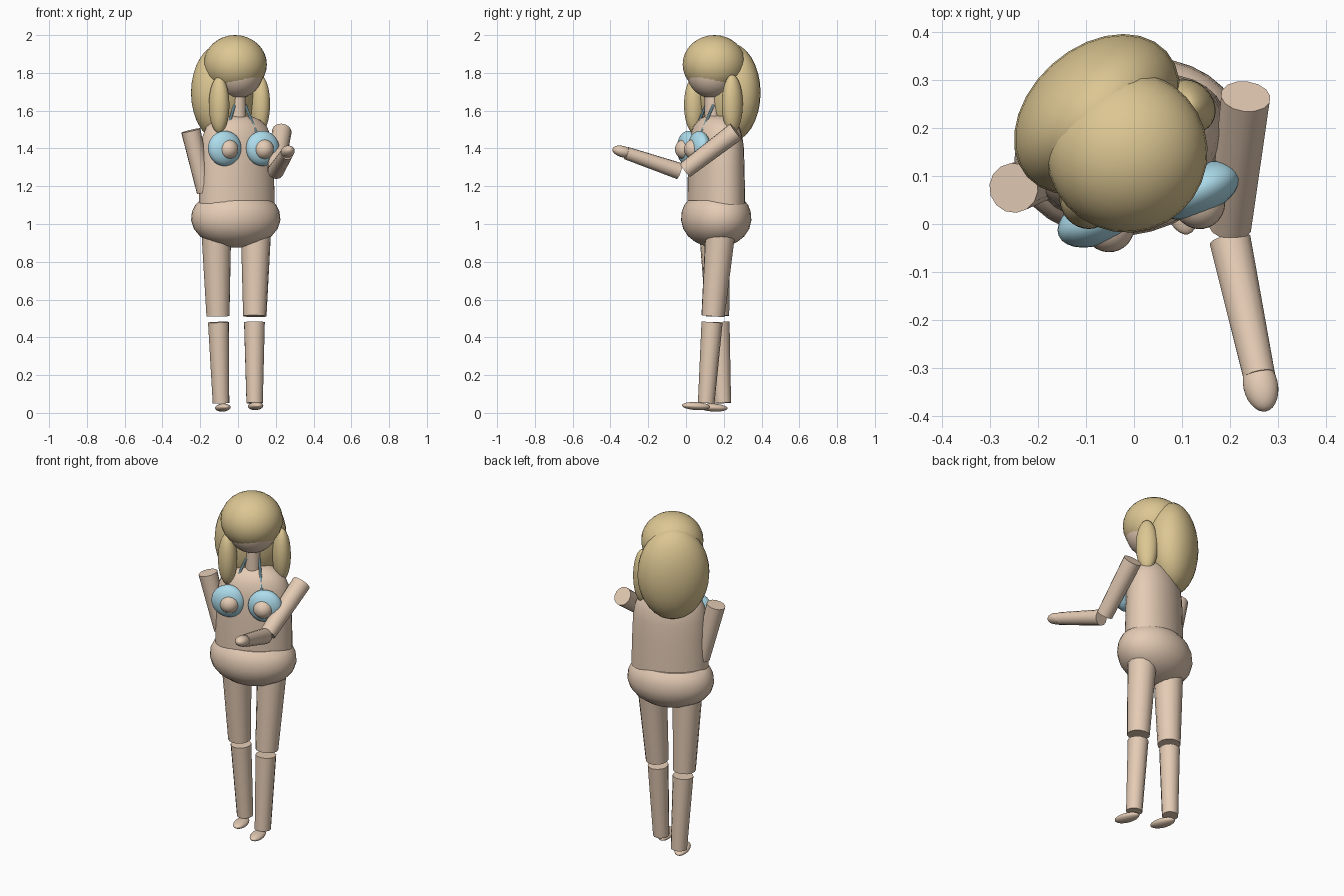
import bpy, math
from mathutils import Vector, Matrix

if "Cube" in bpy.data.objects:
    bpy.data.objects.remove(bpy.data.objects["Cube"])


def material(name, rgb):
    m = bpy.data.materials.new(name)
    m.diffuse_color = (*rgb, 1)
    m.use_nodes = True
    m.node_tree.nodes["Principled BSDF"].inputs["Base Color"].default_value = m.diffuse_color
    return m


SKIN = material("skin", (0.78, 0.60, 0.46))
HAIR = material("hair", (0.72, 0.57, 0.29))
BLUE = material("blue_cloth", (0.42, 0.72, 0.84))


def finish(name, mat):
    ob = bpy.context.object
    ob.name = name
    ob.data.materials.append(mat)
    bpy.ops.object.shade_smooth_by_angle(angle=math.radians(40))
    return ob


def ellipsoid(name, loc, radii, mat, turn=0, pitch=0):
    bpy.ops.mesh.primitive_uv_sphere_add(segments=28, ring_count=16, location=loc,
        rotation=(math.radians(pitch), 0, math.radians(turn)))
    bpy.context.object.scale = radii
    return finish(name, mat)


def limb(name, a, b, r1, r2, mat=SKIN, sides=14):
    a, b = Vector(a), Vector(b)
    bpy.ops.mesh.primitive_cone_add(vertices=sides, radius1=r1, radius2=r2,
        depth=(b - a).length, location=(a + b) / 2)
    ob = bpy.context.object
    ob.rotation_euler = (b - a).to_track_quat('Z', 'Y').to_euler()
    return finish(name, mat)


def lathe(name, center, profile, a, b, turn, mat, n=32):
    verts, faces = [], []
    for r, z in profile:
        for i in range(n):
            t = 2 * math.pi * i / n
            verts.append((a * r * math.cos(t), b * r * math.sin(t), z))
    for j in range(len(profile) - 1):
        for i in range(n):
            k = (i + 1) % n
            faces.append((j*n + i, j*n + k, (j+1)*n + k, (j+1)*n + i))
    faces += [tuple(reversed(range(n))), tuple(range(len(verts) - n, len(verts)))]
    me = bpy.data.meshes.new(name)
    me.from_pydata(verts, [], faces)
    ob = bpy.data.objects.new(name, me)
    bpy.context.collection.objects.link(ob)
    ob.location = (*center, 0)
    ob.rotation_euler.z = math.radians(turn)
    bpy.ops.object.select_all(action='DESELECT')
    ob.select_set(True)
    bpy.context.view_layer.objects.active = ob
    return finish(name, mat)


# Torso and pelvis
lathe("torso", (-0.007, 0.16),
      [(1.0, 1.06), (1.0, 1.15), (0.98, 1.3), (0.96, 1.4), (0.91, 1.46), (0.8, 1.515),
       (0.62, 1.55), (0.4, 1.57), (0.1, 1.575)], 0.21, 0.14, 23, SKIN)
lathe("pelvis", (-0.012, 0.16),
      [(0.1, 0.875), (0.35, 0.885), (0.6, 0.905), (0.8, 0.935), (0.94, 0.975), (1.0, 1.02),
       (0.98, 1.065), (0.91, 1.1), (0.8, 1.125), (0.5, 1.13)], 0.24, 0.182, 15, SKIN)

# Head, neck and hair
limb("neck", (0, 0.14, 1.53), (0, 0.14, 1.74), 0.043, 0.04)
ellipsoid("head", (-0.005, 0.142, 1.805), (0.138, 0.14, 0.14), SKIN, 42)
ellipsoid("hair_cap", (-0.015, 0.15, 1.845), (0.168, 0.168, 0.155), HAIR, 42)
ellipsoid("back_hair", (-0.077, 0.228, 1.695), (0.195, 0.14, 0.265), HAIR, 42)
ellipsoid("left_lock", (-0.1, 0.045, 1.63), (0.052, 0.058, 0.15), HAIR, 42)
ellipsoid("right_lock", (0.115, 0.245, 1.635), (0.05, 0.06, 0.155), HAIR, 42)

# Halter top: cups, chest forms and straps
for side, cup, chest in (("left", (-0.07, 0.012, 1.4), (-0.053, -0.003, 1.396)),
                         ("right", (0.13, 0.07, 1.4), (0.135, 0.045, 1.396))):
    ellipsoid(side + "_cup", cup, (0.094, 0.053, 0.093), BLUE, 23)
    ellipsoid(side + "_chest", chest, (0.054, 0.056, 0.054), SKIN, 23)
limb("left_strap", (-0.063, 0.045, 1.48), (-0.018, 0.105, 1.63), 0.007, 0.007, BLUE, 8)
limb("right_strap", (0.1, 0.08, 1.48), (0.038, 0.145, 1.63), 0.007, 0.007, BLUE, 8)

# Arms and hands
limb("right_upper_arm", (0.232, 0.265, 1.49), (0.2, -0.005, 1.285), 0.052, 0.045)
limb("right_forearm", (0.2, -0.035, 1.28), (0.26, -0.315, 1.375), 0.044, 0.034)
ellipsoid("right_hand", (0.263, -0.335, 1.383), (0.036, 0.057, 0.03), SKIN, 12, -15)
limb("left_upper_arm", (-0.25, 0.075, 1.495), (-0.175, 0.1, 1.17), 0.052, 0.044)
limb("left_forearm", (-0.165, 0.11, 1.17), (-0.02, 0.16, 1.08), 0.042, 0.034)

# Legs and feet: x, then y positions from hip to ankle
legs = (("left", (-0.115, -0.106, -0.103, -0.09), (0.15, 0.167, 0.175, 0.195), (-0.08, 0.145, 0.028)),
        ("right", (0.095, 0.089, 0.087, 0.088), (0.182, 0.143, 0.138, 0.107), (0.093, 0.053, 0.036)))
for side, x, y, foot in legs:
    limb(side + "_thigh", (x[0], y[0], 0.96), (x[1], y[1], 0.512), 0.08, 0.062)
    limb(side + "_shin", (x[2], y[2], 0.48), (x[3], y[3], 0.052), 0.056, 0.044)
    ellipsoid(side + "_foot", foot, (0.037, 0.077, 0.021), SKIN, 15, -3)
